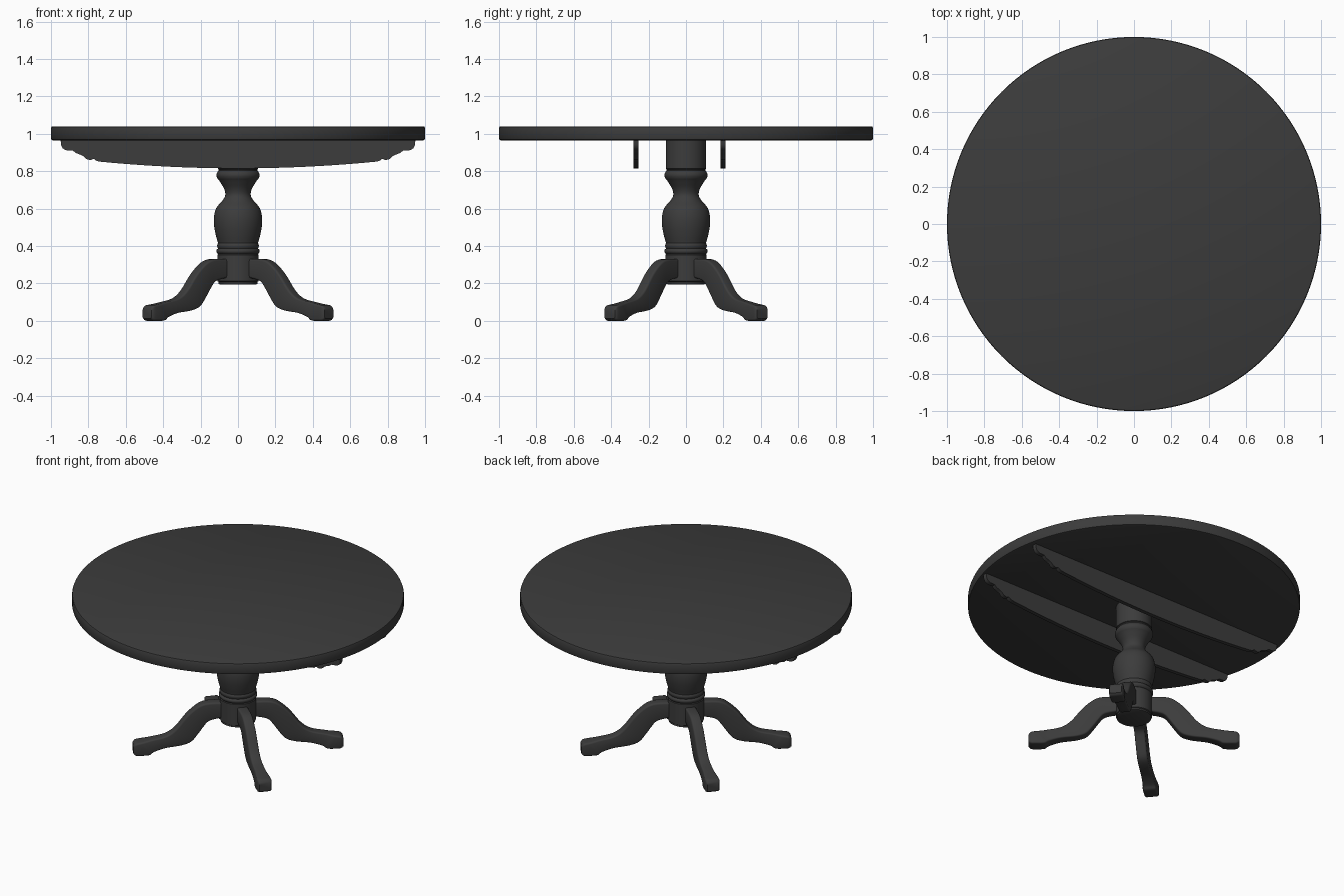
import bpy, bmesh, math
from mathutils import Vector

if "Cube" in bpy.data.objects:
    bpy.data.objects.remove(bpy.data.objects["Cube"])

wood = bpy.data.materials.new("dark_wood")
wood.diffuse_color = (0.045, 0.045, 0.045, 1)
wood.use_nodes = True
wood.node_tree.nodes["Principled BSDF"].inputs["Base Color"].default_value = wood.diffuse_color


def finish(name, bm, angle=35):
    bmesh.ops.recalc_face_normals(bm, faces=bm.faces)
    me = bpy.data.meshes.new(name)
    bm.to_mesh(me)
    bm.free()
    me.materials.append(wood)
    ob = bpy.data.objects.new(name, me)
    bpy.context.collection.objects.link(ob)
    bpy.ops.object.select_all(action='DESELECT')
    bpy.context.view_layer.objects.active = ob
    ob.select_set(True)
    bpy.ops.object.shade_smooth_by_angle(angle=math.radians(angle))
    return ob


def smooth(pts, steps=4):
    """Catmull-Rom curve through the points."""
    p = [Vector(q) for q in pts]
    p = [2 * p[0] - p[1]] + p + [2 * p[-1] - p[-2]]
    out = []
    for i in range(1, len(p) - 2):
        a, b, c, d = p[i - 1:i + 3]
        for k in range(steps):
            t = k / steps
            out.append(0.5 * (2 * b + (c - a) * t + (2 * a - 5 * b + 4 * c - d) * t * t
                              + (3 * b - a - 3 * c + d) * t ** 3))
    return out + [p[-2]]


def loft(rings):
    """Skin closed rings and cap both ends."""
    bm = bmesh.new()
    rows = [[bm.verts.new(v) for v in ring] for ring in rings]
    n = len(rows[0])
    for r0, r1 in zip(rows, rows[1:]):
        for i in range(n):
            j = (i + 1) % n
            bm.faces.new((r0[i], r0[j], r1[j], r1[i]))
    bm.faces.new(rows[0])
    bm.faces.new(rows[-1])
    return bm


def lathe(name, profile, n):
    return finish(name, loft([[(r * math.cos(math.tau * i / n), r * math.sin(math.tau * i / n), z)
                               for i in range(n)] for r, z in profile]))


# Round top with a softened edge
lathe("table_top", [(0.99, 0.965), (0.997, 0.968), (1, 0.975), (1, 1.03), (0.997, 1.037), (0.99, 1.04)], 128)

# Turned pedestal: base block, rings, vase, neck, collar
base = [(0.098, 0.195), (0.104, 0.198), (0.104, 0.208), (0.11, 0.212), (0.11, 0.352), (0.106, 0.356)]
ring = smooth([(0.108, 0.358), (0.115, 0.367), (0.115, 0.378), (0.107, 0.386)], 3)
bead = smooth([(0.109, 0.39), (0.112, 0.402), (0.107, 0.415)], 3)
vase = smooth([(0.108, 0.42), (0.119, 0.46), (0.128, 0.51), (0.128, 0.56), (0.115, 0.605),
               (0.085, 0.64), (0.068, 0.672), (0.074, 0.705), (0.093, 0.738), (0.106, 0.757)])
collar = smooth([(0.109, 0.76), (0.115, 0.775), (0.113, 0.79), (0.103, 0.804)], 3)
block = [(0.103, 0.81), (0.108, 0.813), (0.108, 0.966)]
lathe("pedestal", [tuple(p) for p in base] + ring + bead + vase + collar + block, 48)

# Leg stations: top radius and height, bottom radius and height, half width
stations = [
    ((0.07, 0.33, 0.07), (0.235, 0.032, 0)), ((0.16, 0.331, 0.15), (0.22, 0.032, 0)),
    ((0.215, 0.323, 0.185), (0.205, 0.032, 0)), ((0.26, 0.297, 0.212), (0.172, 0.032, 0)),
    ((0.315, 0.245, 0.245), (0.125, 0.032, 0)), ((0.38, 0.163, 0.285), (0.077, 0.032, 0)),
    ((0.44, 0.12, 0.345), (0.055, 0.032, 0)), ((0.53, 0.099, 0.44), (0.042, 0.034, 0)),
    ((0.563, 0.092, 0.51), (0.02, 0.038, 0)), ((0.59, 0.087, 0.54), (0.002, 0.042, 0)),
    ((0.62, 0.081, 0.612), (0.0, 0.043, 0)), ((0.635, 0.066, 0.635), (0.012, 0.037, 0))]
upper = smooth([s[0] for s in stations])
lower = smooth([s[1] for s in stations])


def leg(name, angle):
    out = Vector((math.cos(angle), math.sin(angle), 0))
    side = Vector((-out.y, out.x, 0))
    rings = []
    for u, l in zip(upper, lower):
        top = out * u.x + Vector((0, 0, u.y))
        bot = out * u.z + Vector((0, 0, max(l.x, 0)))
        w, h = l.y, (top - bot).length
        up = (top - bot) / h
        mid = (top + bot) / 2
        c = 0.011
        sect = []
        for sx, sy, a0 in ((1, 1, 0), (-1, 1, 90), (-1, -1, 180), (1, -1, 270)):
            for a in (0, 30, 60, 90):
                t = math.radians(a0 + a)
                sect.append(mid + side * (sx * (w - c) + c * math.cos(t))
                            + up * (sy * (h / 2 - c) + c * math.sin(t)))
        rings.append(sect)
    finish(name, loft(rings), 50)


for name, deg in (("leg_back_right", 40), ("leg_back_left", 140),
                  ("leg_front_left", 220), ("leg_front_right", 320)):
    leg(name, math.radians(deg))

# Two under-top rails with scrolled ends and a bowed lower edge
scroll = [(0.948, 0.966), (0.947, 0.94), (0.938, 0.922), (0.92, 0.912), (0.882, 0.91), (0.868, 0.897),
          (0.845, 0.889), (0.825, 0.88), (0.812, 0.865), (0.79, 0.859), (0.77, 0.866), (0.757, 0.855)]
bow = [(0.74 * (1 - i / 12), 0.815 + 0.036 * (1 - i / 12) ** 2) for i in range(13)]
half = scroll + bow
outline = half + [(-x, z) for x, z in reversed(half[:-1])]
for name, y in (("front_rail", -0.267), ("back_rail", 0.197)):
    finish(name, loft([[(x, y + d, z) for x, z in outline] for d in (-0.013, 0.013)]))
